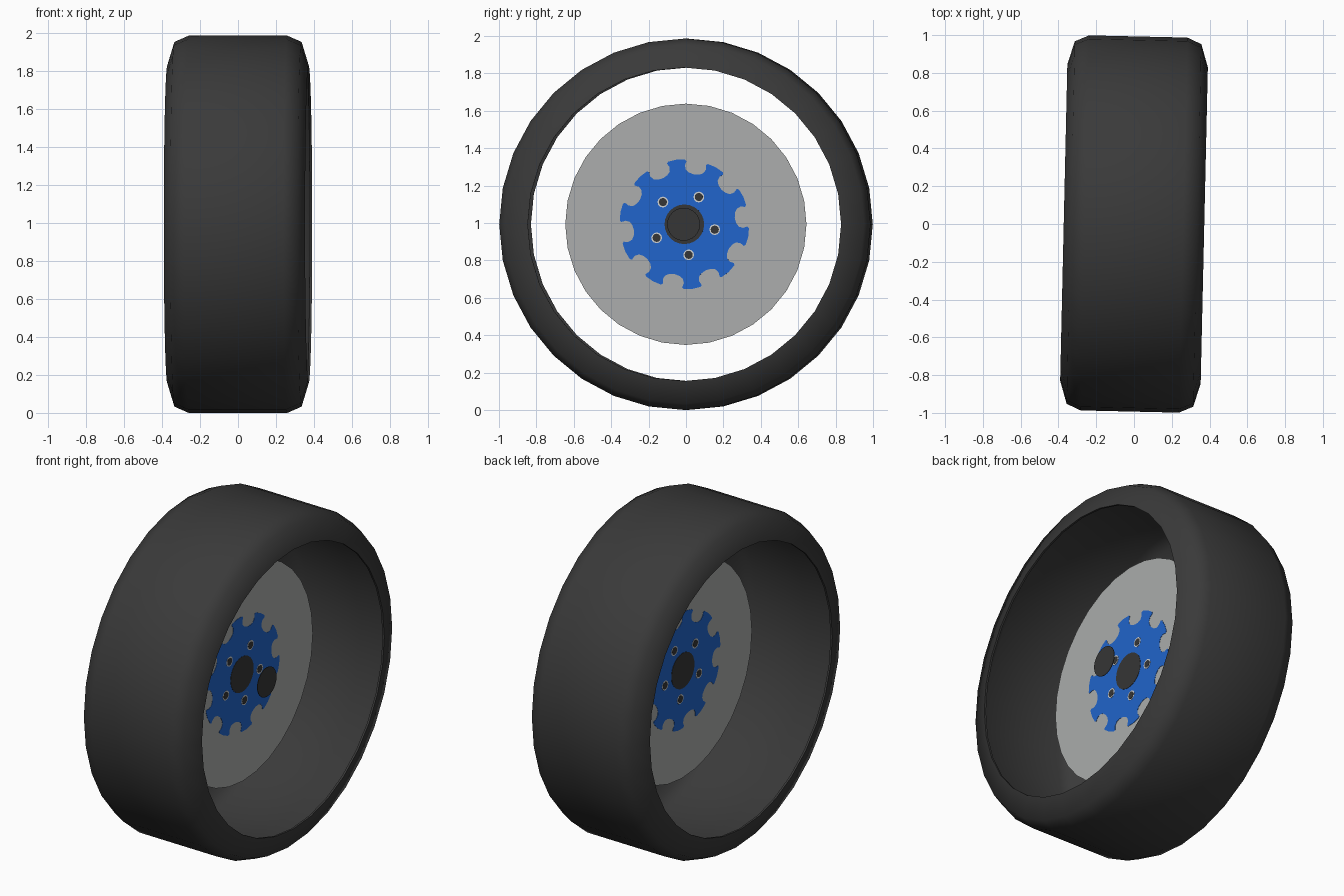
import bpy, bmesh, math
from math import cos, sin, radians, pi

if "Cube" in bpy.data.objects:
    bpy.data.objects.remove(bpy.data.objects["Cube"])

CENTRE = (0, 0, 0.993)
YAW = radians(-1.3)      # the wheel is steered very slightly
SIDES = 32


def material(name, rgb):
    m = bpy.data.materials.new(name)
    m.diffuse_color = (*rgb, 1)
    m.use_nodes = True
    m.node_tree.nodes["Principled BSDF"].inputs["Base Color"].default_value = m.diffuse_color
    return m


rubber = material("black_rubber", (0.042, 0.042, 0.042))
steel = material("grey_steel", (0.41, 0.42, 0.415))
blue = material("blue_paint", (0.015, 0.13, 0.60))
dark = material("dark_metal", (0.036, 0.036, 0.036))
light = material("light_metal", (0.62, 0.64, 0.66))


def finish(name, bm, mat):
    bmesh.ops.recalc_face_normals(bm, faces=bm.faces[:])
    me = bpy.data.meshes.new(name)
    bm.to_mesh(me)
    bm.free()
    me.materials.append(mat)
    ob = bpy.data.objects.new(name, me)
    bpy.context.collection.objects.link(ob)
    ob.location = CENTRE
    ob.rotation_euler = (0, 0, YAW)
    return ob


def plate(name, outline, x, thick, mat):
    """Thin flat plate across the axle from a (y, z) outline."""
    bm = bmesh.new()
    a, b = ([bm.verts.new((x + s * thick / 2, y, z)) for y, z in outline] for s in (-1, 1))
    bm.faces.new(a)
    bm.faces.new(b)
    n = len(a)
    for i in range(n):
        bm.faces.new((a[i], a[(i + 1) % n], b[(i + 1) % n], b[i]))
    return finish(name, bm, mat)


def circle(r, n=SIDES, cy=0.0, cz=0.0):
    return [(cy + r * cos(2 * pi * i / n), cz + r * sin(2 * pi * i / n)) for i in range(n)]


# Tyre: thin open shell, profile (x, radius) spun round the axle
half = [(0.26, 0.993), (0.335, 0.96), (0.372, 0.838)]
inner = [(0.36, 0.838), (0.323, 0.948), (0.255, 0.98)]
side = half + inner
profile = side + [(-x, r) for x, r in reversed(side)]
bm = bmesh.new()
rings = [[bm.verts.new((x, r * cos(2 * pi * i / SIDES), r * sin(2 * pi * i / SIDES)))
          for i in range(SIDES)] for x, r in profile]
for k in range(len(rings)):
    p, q = rings[k], rings[(k + 1) % len(rings)]
    for i in range(SIDES):
        j = (i + 1) % SIDES
        bm.faces.new((p[i], p[j], q[j], q[i]))
tyre = finish("tyre", bm, rubber)
bpy.context.view_layer.objects.active = tyre
tyre.select_set(True)
bpy.ops.object.shade_smooth_by_angle(angle=radians(60))

# Brake disc in the middle of the wheel
X, CY = 0.03, -0.008
plate("brake_disc", circle(0.645), X, 0.002, steel)

# Blue carrier with ten flared teeth and rounded notches
tooth = [(-17, 0.272), (-12, 0.278), (-8.5, 0.292), (-7.5, 0.315), (-9, 0.338), (-7.5, 0.346),
         (0, 0.348), (7.5, 0.346), (9, 0.338), (7.5, 0.315), (8.5, 0.292), (12, 0.278), (17, 0.272)]
gear = [(CY + r * cos(radians(97 + 36 * k + a)), r * sin(radians(97 + 36 * k + a)))
        for k in range(10) for a, r in tooth]
plate("disc_carrier", gear, X, 0.005, blue)

# Five bolts with light washers
for k in range(5):
    a = radians(62 + 72 * k)
    cy, cz = CY + 0.165 * cos(a), 0.165 * sin(a)
    plate(f"washer_{k + 1}", circle(0.029, 12, cy, cz), X, 0.007, light)
    plate(f"bolt_{k + 1}", circle(0.022, 12, cy, cz), X, 0.009, dark)

# Hub and the outer hub cap
plate("hub", circle(0.106, 24, CY), X, 0.008, dark)
plate("hub_cap", circle(0.088, 24, CY), 0.2, 0.003, dark)
